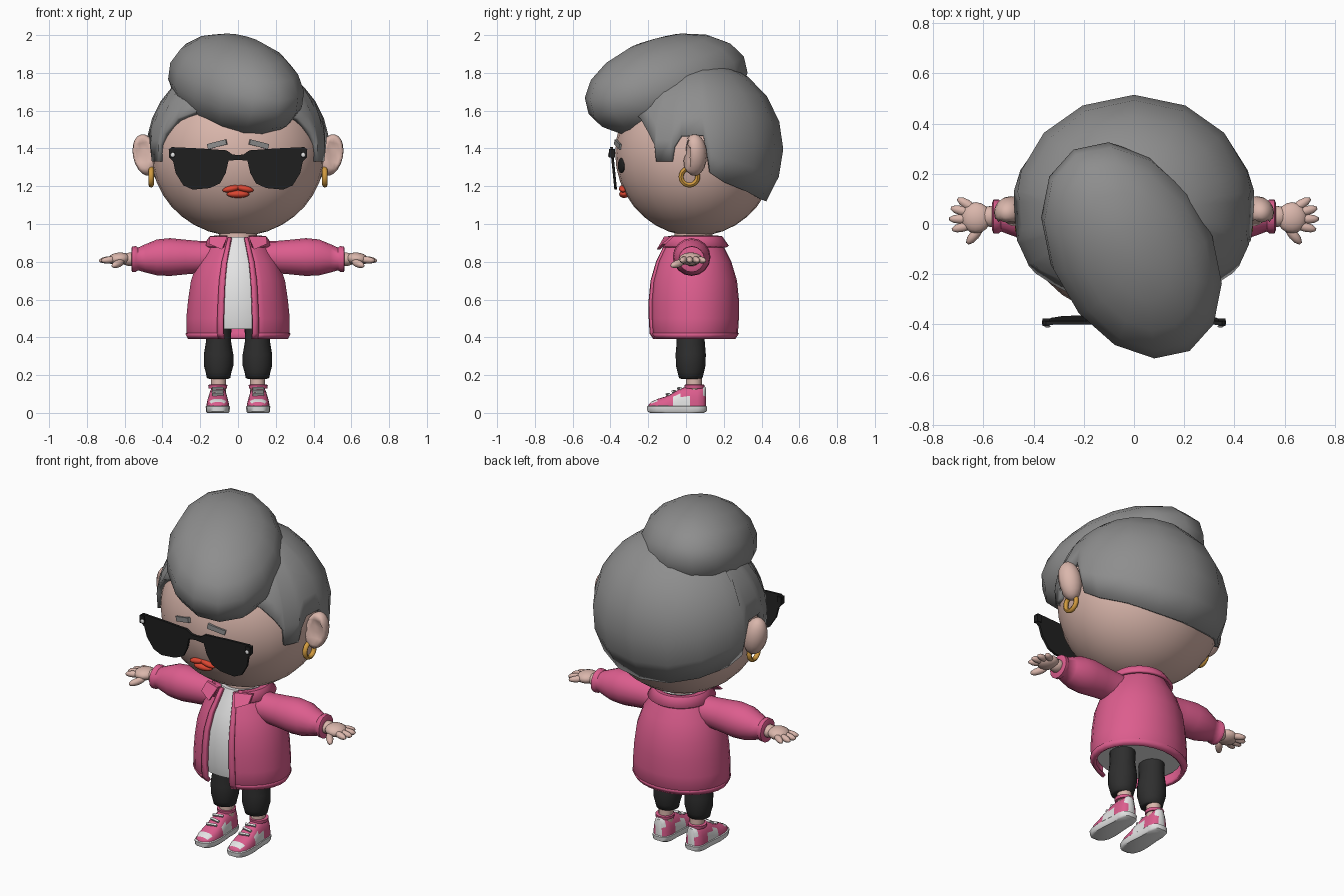
import bpy, bmesh
from math import sin, cos, pi, radians, acos
from mathutils import Vector, Matrix, Euler

if "Cube" in bpy.data.objects:
    bpy.data.objects.remove(bpy.data.objects["Cube"])


def material(name, r, g, b):
    m = bpy.data.materials.new(name)
    m.use_nodes = True
    m.diffuse_color = (r, g, b, 1)
    m.node_tree.nodes["Principled BSDF"].inputs["Base Color"].default_value = (r, g, b, 1)
    return m


SKIN = material("skin", .70, .47, .41)
HAIR = material("grey hair", .27, .27, .27)
PINK = material("pink cloth", .72, .11, .27)
WHITE = material("white", .78, .78, .78)
DARK = material("charcoal trousers", .028, .028, .028)
BLACK = material("black plastic", .015, .015, .015)
RED = material("red lips", .70, .06, .03)
GOLD = material("gold", .65, .33, .05)


def finish(name, bm, mats, angle=45, thick=0, rule=None):
    """Turn a bmesh into a smooth-shaded object; rule picks a colour per face."""
    bmesh.ops.recalc_face_normals(bm, faces=bm.faces)
    for f in bm.faces:
        f.smooth = True
        if rule:
            f.material_index = rule(f.calc_center_median())
    me = bpy.data.meshes.new(name)
    bm.to_mesh(me)
    bm.free()
    me.set_sharp_from_angle(angle=radians(angle))
    for m in mats if isinstance(mats, list) else [mats]:
        me.materials.append(m)
    ob = bpy.data.objects.new(name, me)
    bpy.context.collection.objects.link(ob)
    if thick:
        mod = ob.modifiers.new("thickness", 'SOLIDIFY')
        mod.thickness = thick
        mod.offset = -1
    return ob


def placed(loc, size, rot):
    turn = Euler([radians(a) for a in rot]).to_matrix().to_4x4()
    return Matrix.Translation(loc) @ turn @ Matrix.Diagonal((*size, 1))


def ellipsoid(name, loc, size, mat, rot=(0, 0, 0), seg=16, rings=10):
    bm = bmesh.new()
    bmesh.ops.create_uvsphere(bm, u_segments=seg, v_segments=rings, radius=1,
                              matrix=placed(loc, size, rot))
    return finish(name, bm, mat, 60)


def box(name, loc, size, mat, rot=(0, 0, 0)):
    bm = bmesh.new()
    bmesh.ops.create_cube(bm, size=1, matrix=placed(loc, size, rot))
    return finish(name, bm, mat, 30)


def loft(name, rows, mats, closed=True, caps=True, **kw):
    """Skin a list of point rows."""
    bm = bmesh.new()
    grid = [[bm.verts.new(p) for p in row] for row in rows]
    n = len(rows[0])
    for a, b in zip(grid, grid[1:]):
        for i in range(n if closed else n - 1):
            j = (i + 1) % n
            bm.faces.new((a[i], a[j], b[j], b[i]))
    if caps:
        bm.faces.new(grid[0])
        bm.faces.new(grid[-1])
    bmesh.ops.remove_doubles(bm, verts=bm.verts, dist=.0005)
    return finish(name, bm, mats, **kw)


def turned(name, profile, mat, cx=0, cy=.04, n=20, **kw):
    """Upright tube from (z, radius x, radius y) steps."""
    rows = [[(cx + rx * sin(2 * pi * i / n), cy - ry * cos(2 * pi * i / n), z)
             for i in range(n)] for z, rx, ry in profile]
    return loft(name, rows, mat, **kw)


def wrap(name, profile, start, end, grow=0, n=24, thick=.016):
    """Open cloth shell around the torso between two angles from the front."""
    rows = []
    for z, rx, ry in profile:
        angles = [radians(start + (end - start) * i / n) for i in range(n + 1)]
        rows.append([((rx + grow) * sin(a), .04 - (ry + grow) * cos(a), z) for a in angles])
    return loft(name, rows, PINK, closed=False, caps=False, thick=thick)


# Head and neck
ellipsoid("head", (0, .05, 1.375), (.46, .425, .44), SKIN, seg=28, rings=18)
turned("neck", [(.86, .1, .1), (.98, .1, .1)], SKIN)

# Hair cap: each column runs from the hairline (angle from front, height) to the crown
hairline = [(0, 1.62), (30, 1.6), (45, 1.56), (55, 1.48), (60, 1.42), (61, 1.33), (72, 1.33),
            (74, 1.41), (79, 1.47), (94, 1.47), (99, 1.27), (110, 1.22), (132, 1.17),
            (155, 1.13), (180, 1.12)]
loop = hairline + [(360 - a, z) for a, z in hairline[-2:0:-1]]
rows = []
for k in range(8):
    row = []
    for a, z in loop:
        t = acos((z - 1.4) / .47) * (1 - k / 7)
        a = radians(a)
        row.append((.485 * sin(t) * sin(a), .06 - .455 * sin(t) * cos(a), 1.4 + .47 * cos(t)))
    rows.append(row)
loft("hair_cap", rows, HAIR, caps=False, thick=.035, angle=60)

# Swept quiff, leaning forward and to the left
ellipsoid("hair_quiff", (-.01, -.105, 1.735), (.32, .475, .255), HAIR, (15, 0, 30), 14, 9)

# Lips
for s in (-1, 1):
    ellipsoid("upper_lip", (.034 * s, -.333, 1.187), (.05, .022, .017), RED, (0, 12 * s, 0))
ellipsoid("lower_lip", (0, -.328, 1.158), (.06, .026, .02), RED)

# Sunglasses: half outline mirrored into one thin plate
half = [(0, 1.34), (.05, 1.335), (.065, 1.27), (.095, 1.215), (.15, 1.19), (.24, 1.182),
        (.29, 1.205), (.33, 1.27), (.343, 1.33), (.362, 1.35), (.367, 1.395), (.35, 1.407),
        (.2, 1.4), (.06, 1.39), (.03, 1.368), (0, 1.365)]
outline = half + [(-x, z) for x, z in half[-2:0:-1]]
loft("sunglasses", [[(x, y + (1.41 - z) * .1, z) for x, z in outline] for y in (-.402, -.388)],
     BLACK, angle=30)

for s in (-1, 1):
    box("sunglasses_hinge", (.35 * s, -.392, 1.375), (.028, .03, .045), BLACK)
    ellipsoid("sunglasses_stud", (.345 * s, -.408, 1.366), (.012, .005, .012), WHITE)
    ellipsoid("eye", (.16 * s, -.342, 1.31), (.045, .012, .04), BLACK, (0, 0, 20 * s))
    box("eyebrow", (.11 * s, -.357, 1.422), (.105, .02, .028), HAIR, (0, 14 * s, 15 * s))

    # Ear with a hollow pressed into its front
    ear = ellipsoid("ear", (.49 * s, .045, 1.365), (.066, .066, .112), SKIN, (0, 12 * s, 0))
    for v in ear.data.vertices:
        d = ((v.co.x - .505 * s) / .04) ** 2 + ((v.co.z - 1.375) / .075) ** 2
        if v.co.y < .045 and d < 1:
            v.co.y += .045 * (1 - d * .5)

    # Hoop earring
    hoop = []
    for i in range(20):
        a = 2 * pi * i / 20
        hoop.append([(.46 * s + .014 * cos(b), .018 + (.044 + .013 * sin(b)) * cos(a),
                      1.25 + (.044 + .013 * sin(b)) * sin(a))
                     for b in [2 * pi * j / 8 for j in range(8)]])
    loft("earring", hoop + hoop[:1], GOLD, caps=False)

# Shirt and open jacket
coat = [(.39, .26, .215), (.42, .275, .235), (.5, .275, .24), (.6, .265, .24), (.7, .25, .23),
        (.8, .215, .2), (.87, .17, .165), (.93, .13, .14)]
turned("shirt", [(.445, .24, .212)] + [(z, rx - .018, ry - .018) for z, rx, ry in coat[2:]],
       WHITE, n=28)
wrap("jacket", coat, 17, 343)
wrap("jacket_hem", coat[:2], 17, 343, .005)
wrap("jacket_collar", [(.885, .185, .187), (.935, .15, .152), (.938, .125, .13)], 26, 334, 0)
for s in (-1, 1):
    wrap("jacket_placket", coat, 16 * s, 23 * s, .007, 2)
    # Folded collar point
    flap = [(.055, -.115, .935), (.15, -.08, .935), (.155, -.125, .895), (.085, -.155, .865)]
    loft("collar_point", [[(x * s, y + d, z) for x, y, z in flap] for d in (0, .018)], PINK)

    # Sleeve with gathered cuff
    sleeve = [(.1, .82, .09), (.2, .825, .085), (.28, .825, .092), (.36, .825, .1),
              (.43, .823, .095), (.49, .818, .075), (.53, .815, .06), (.54, .815, .068),
              (.56, .813, .068), (.565, .813, .055)]
    ring = [2 * pi * i / 16 for i in range(16)]
    loft("sleeve", [[(x * s, .03 + r * cos(a), z + r * sin(a)) for a in ring]
                    for x, z, r in sleeve], PINK, angle=60)

    # Hand
    ellipsoid("wrist", (.57 * s, .03, .813), (.05, .042, .036), SKIN)
    ellipsoid("palm", (.63 * s, .025, .815), (.06, .062, .034), SKIN, (0, 5 * s, 0))
    for y, x, turn in ((.078, .665, 32), (.053, .687, 14), (.02, .692, 0), (-.012, .682, -14)):
        ellipsoid("finger", (x * s, y, .81), (.047, .019, .018), SKIN, (0, 6 * s, turn * s), 10, 8)
    ellipsoid("thumb", (.635 * s, -.043, .79), (.05, .02, .02), SKIN, (0, 15 * s, -50 * s), 10, 8)

    # Trouser leg and ankle
    leg = [(.18, .05, .05), (.185, .062, .062), (.215, .068, .07), (.25, .078, .078),
           (.31, .078, .08), (.38, .066, .074), (.45, .068, .075), (.55, .075, .08)]
    turned("trouser_leg", leg, DARK, .103 * s, .025, 16, angle=60)
    turned("ankle", [(.08, .04, .042), (.22, .04, .042)], SKIN, .103 * s, .042, 12)

    # Shoe: sections as (y, half width, height)
    last = [(-.2, .022, .04), (-.185, .043, .058), (-.15, .057, .074), (-.11, .061, .086),
            (-.07, .06, .105), (-.03, .056, .13), (.02, .053, .142), (.06, .053, .137),
            (.09, .044, .145), (.105, .022, .135)]
    cx = .107 * s

    def shoe_colour(c):
        toe_tip = c.y < -.14 and c.z > .055
        side_panel = -.07 < c.y < .02 and .035 < c.z < .095
        heel_tab = c.y > .085 and c.z > .09
        return 1 if toe_tip or side_panel or heel_tab else 0

    arc = [pi * i / 12 for i in range(13)]
    loft("shoe_upper", [[(cx + w * (1 if cos(a) > 0 else -1) * abs(cos(a)) ** .7, y,
                          .02 + (h - .02) * sin(a) ** .8 if 0 < a < pi else .02)
                         for a in arc] for y, w, h in last], [PINK, WHITE], rule=shoe_colour)
    edge = [(w, y) for y, w, h in last] + [(-w, y) for y, w, h in last[::-1]]
    loft("shoe_sole", [[(cx + w * k, -.045 + (y + .045) * k, z) for w, y in edge]
                       for z, k in ((0, .93), (.008, 1.03), (.034, 1.05), (.038, .98))], WHITE)
    for k in range(3):
        box("shoelace", (cx, -.095 + .03 * k, .098 + .016 * k), (.06, .012, .012), WHITE,
            (28, 0, 12 * (-1) ** k))
    turned("sock_rim", [(.13, .05, .052), (.148, .052, .054), (.15, .042, .044)], PINK,
           cx, .045, 14)
